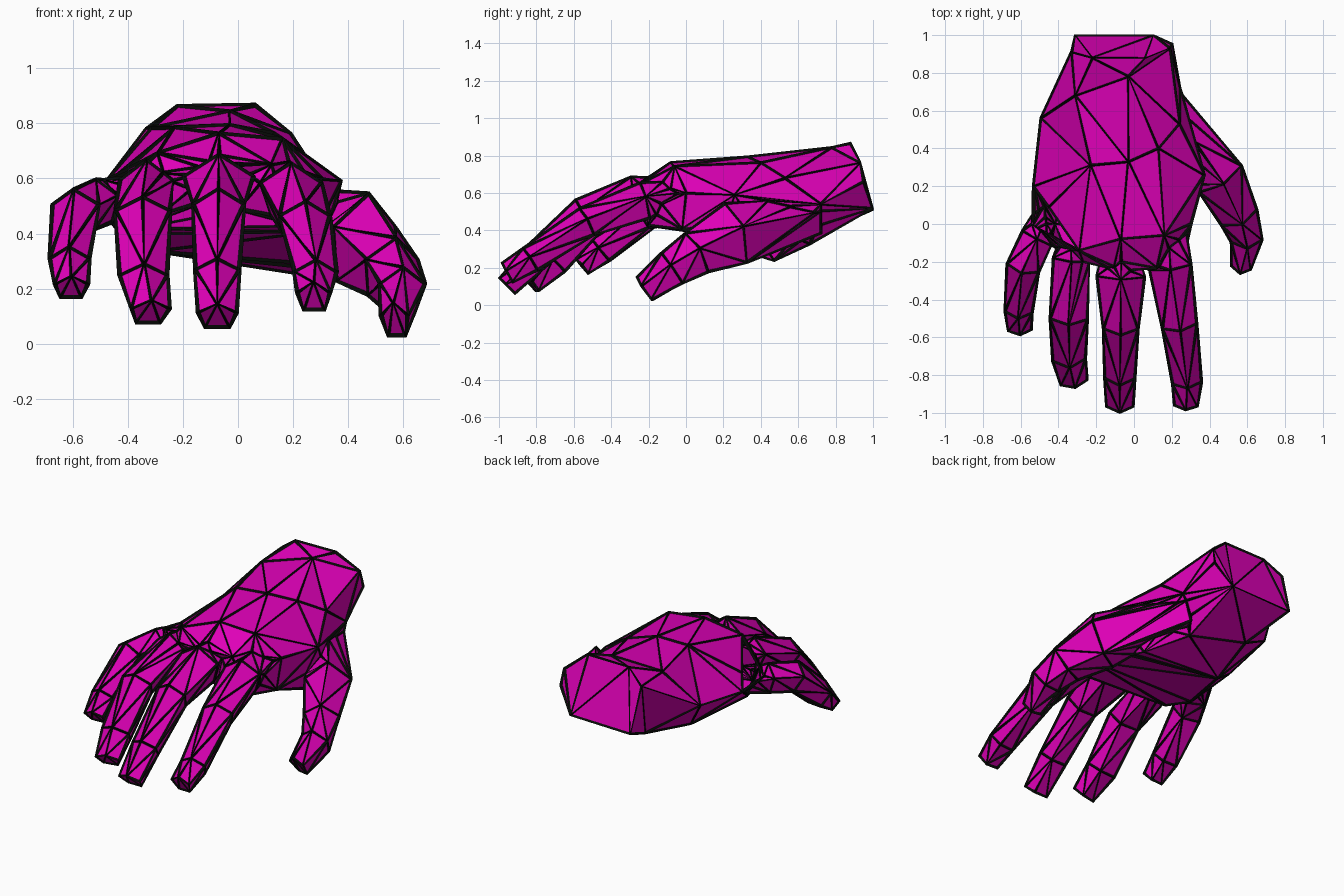
import bpy, bmesh, math
from mathutils import Vector

if "Cube" in bpy.data.objects:
    bpy.data.objects.remove(bpy.data.objects["Cube"])


def material(name, rgb):
    m = bpy.data.materials.new(name)
    m.diffuse_color = (*rgb, 1)
    m.use_nodes = True
    m.node_tree.nodes["Principled BSDF"].inputs["Base Color"].default_value = m.diffuse_color
    return m


MAGENTA = material("magenta skin", (0.74, 0.0, 0.48))
BLACK = material("black edge lines", (0.002, 0.003, 0.002))


def loft(name, rings):
    """Skin a list of rings, close both ends and triangulate."""
    bm = bmesh.new()
    vs = [[bm.verts.new(p) for p in ring] for ring in rings]
    n = len(rings[0])
    for a, b in zip(vs, vs[1:]):
        for i in range(n):
            j = (i + 1) % n
            bm.faces.new((a[i], a[j], b[j], b[i]))
    bm.faces.new(vs[0])
    bm.faces.new(vs[-1])
    bmesh.ops.triangulate(bm, faces=bm.faces[:])
    bmesh.ops.recalc_face_normals(bm, faces=bm.faces[:])
    me = bpy.data.meshes.new(name)
    bm.to_mesh(me)
    bm.free()
    me.materials.append(MAGENTA)
    ob = bpy.data.objects.new(name, me)
    bpy.context.collection.objects.link(ob)
    return ob


def digit(name, stations):
    """Five-sided tapering finger; each station is x, y, z, half width, half height."""
    pts = [Vector(s[:3]) for s in stations]
    rings = []
    for k, (p, s) in enumerate(zip(pts, stations)):
        t = (pts[min(k + 1, len(pts) - 1)] - pts[max(k - 1, 0)]).normalized()
        side = t.cross(Vector((0, 0, 1))).normalized()
        up = side.cross(t)
        ring = []
        for i in range(5):
            a = math.radians(90 + 72 * i)
            ring.append(p + side * math.cos(a) * s[3] * 1.05 + up * math.sin(a) * s[4] * 1.05)
        rings.append(ring)
    return loft(name, rings)


# palm: rings from wrist to knuckles, each left, top x2, right x2, bottom x2
wrist = [(-.33, .91, .78), (-.22, .88, .86), (.06, .88, .865), (.19, .93, .76),
         (.2, .95, .66), (.10, .995, .52), (-.31, .995, .51)]
heel = [(-.49, .56, .57), (-.31, .68, .78), (-.03, .78, .84), (.24, .53, .68),
        (.24, .72, .54), (.14, .66, .33), (-.22, .72, .39)]
middle = [(-.53, .2, .53), (-.23, .31, .78), (-.03, .33, .79), (.13, .40, .76),
          (.37, .26, .59), (.32, .47, .24), (-.3, .38, .34)]
knuckles = [(-.55, 0, .57), (-.29, -.14, .69), (-.07, -.08, .76), (.16, -.06, .74),
            (.30, 0, .60), (.28, -.02, .41), (-.42, 0, .40)]
webbing = [(-.43, -.12, .55), (-.27, -.2, .62), (-.05, -.25, .65), (.12, -.23, .65),
           (.26, -.18, .52), (.22, -.2, .43), (-.36, -.15, .42)]
hand = loft("hand", [wrist, heel, middle, knuckles, webbing])

# thumb and fingers, each starting inside the palm
digits = [
    digit("thumb", [(.15, .68, .47, .08, .10), (.45, .25, .37, .13, .17),
                    (.55, .05, .27, .10, .12), (.595, -.07, .19, .08, .10),
                    (.57, -.215, .085, .05, .075)]),
    digit("index_finger", [(.17, .06, .58, .09, .08), (.19, -.22, .55, .11, .10),
                           (.24, -.53, .44, .09, .08), (.28, -.83, .24, .075, .07),
                           (.275, -.95, .17, .06, .06)]),
    digit("middle_finger", [(-.06, .04, .60, .08, .07), (-.07, -.27, .57, .125, .11),
                            (-.07, -.54, .48, .09, .09), (-.075, -.8, .25, .078, .075),
                            (-.075, -.95, .10, .07, .06)]),
    digit("ring_finger", [(-.30, .04, .57, .07, .06), (-.33, -.18, .56, .095, .10),
                          (-.345, -.49, .46, .097, .08), (-.345, -.7, .23, .085, .08),
                          (-.32, -.825, .115, .07, .055)]),
    digit("little_finger", [(-.42, .12, .53, .06, .06), (-.51, -.07, .51, .085, .08),
                            (-.585, -.22, .48, .085, .085), (-.61, -.45, .29, .07, .075),
                            (-.605, -.55, .205, .06, .05)]),
]

# fuse everything into one skin
for d in digits:
    b = hand.modifiers.new(d.name, 'BOOLEAN')
    b.operation = 'UNION'
    b.solver = 'EXACT'
    b.object = d
fused = bpy.data.meshes.new_from_object(hand.evaluated_get(bpy.context.evaluated_depsgraph_get()))
hand.modifiers.clear()
for d in digits:
    bpy.data.objects.remove(d)
bm = bmesh.new()
bm.from_mesh(fused)
bmesh.ops.remove_doubles(bm, verts=bm.verts[:], dist=0.035)
bmesh.ops.triangulate(bm, faces=bm.faces[:])
bm.to_mesh(fused)
bm.free()
hand.data = fused
fused.materials.clear()
fused.materials.append(MAGENTA)
fused.materials.append(BLACK)

# raised black bars along every edge
w = hand.modifiers.new("edge lines", 'WIREFRAME')
w.thickness = 0.022
w.use_replace = False
w.use_even_offset = False
w.material_offset = 1
